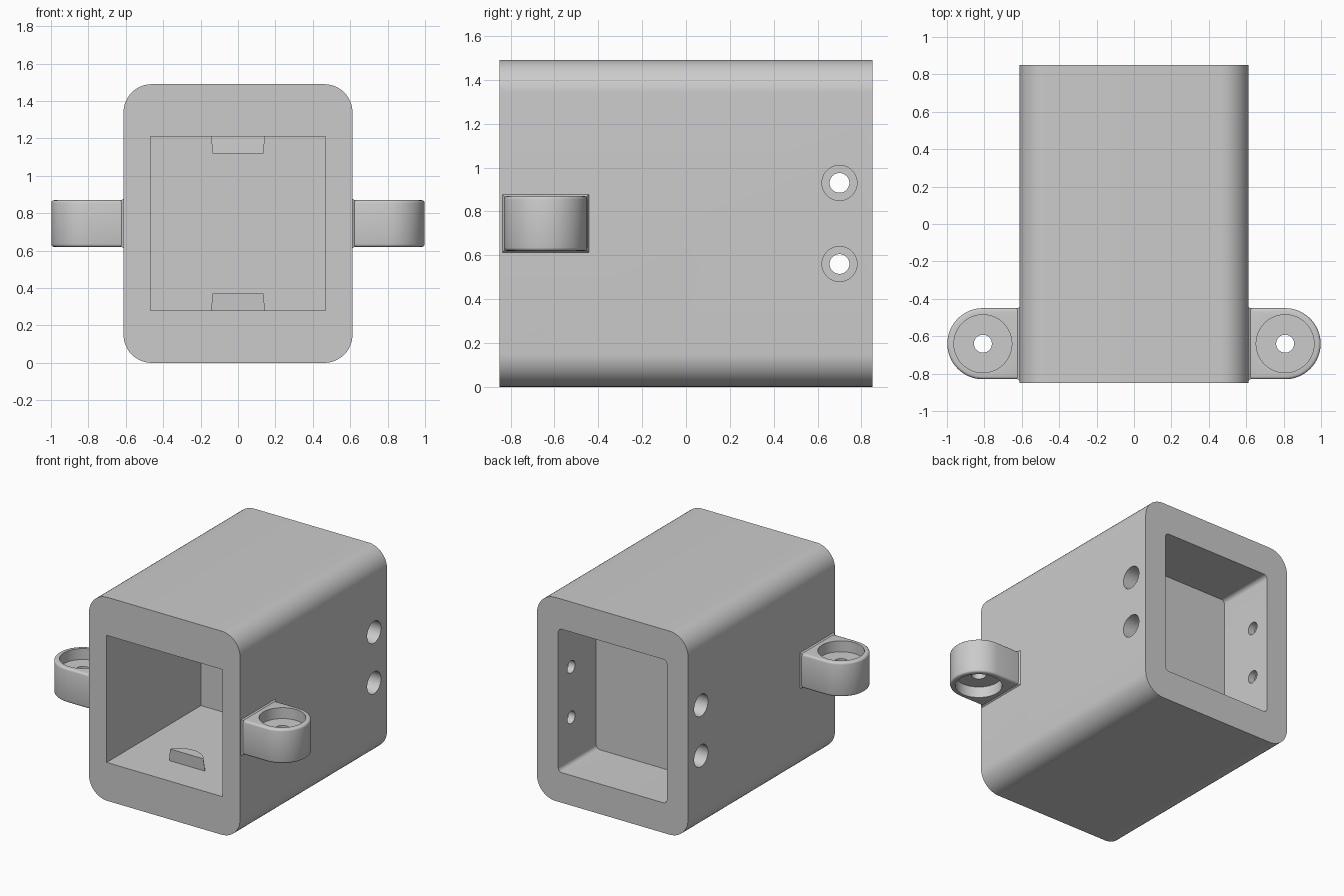
import bpy, bmesh, math
from mathutils import Vector, Matrix

cube = bpy.data.objects.get("Cube")
if cube:
    bpy.data.objects.remove(cube, do_unlink=True)

grey = bpy.data.materials.new("light grey plastic")
grey.use_nodes = True
grey.diffuse_color = (0.6, 0.6, 0.6, 1)
grey.node_tree.nodes["Principled BSDF"].inputs["Base Color"].default_value = (0.6, 0.6, 0.6, 1)

MID = 0.745     # height of the housing's centre line
DEPTH = 0.85    # half the housing's length


def finish(name, bm):
    bmesh.ops.recalc_face_normals(bm, faces=bm.faces)
    mesh = bpy.data.meshes.new(name)
    bm.to_mesh(mesh)
    bm.free()
    mesh.materials.append(grey)
    obj = bpy.data.objects.new(name, mesh)
    bpy.context.collection.objects.link(obj)
    return obj


def loft(name, bottom, top):
    """Solid between two matching outlines."""
    bm = bmesh.new()
    a = [bm.verts.new(p) for p in bottom]
    b = [bm.verts.new(p) for p in top]
    bm.faces.new(a)
    bm.faces.new(b)
    for i in range(len(a)):
        j = (i + 1) % len(a)
        bm.faces.new((a[i], a[j], b[j], b[i]))
    return finish(name, bm)


def rounded_box(name, hw, hh, radius, y0, y1, steps=12):
    """Rounded rectangle in x and z, extruded along y."""
    pts = []
    for k, (sx, sz) in enumerate(((1, 1), (-1, 1), (-1, -1), (1, -1))):
        for i in range(steps + 1 if radius else 1):
            t = (k + i / steps) * math.pi / 2
            pts.append((sx * (hw - radius) + radius * math.cos(t),
                        MID + sz * (hh - radius) + radius * math.sin(t)))
    return loft(name, [(x, y0, z) for x, z in pts], [(x, y1, z) for x, z in pts])


def cylinder(name, radius, length, centre, axis="Z"):
    bm = bmesh.new()
    turn = Matrix.Rotation(math.pi / 2, 4, "Y") if axis == "X" else Matrix()
    bmesh.ops.create_cone(bm, cap_ends=True, segments=48, radius1=radius, radius2=radius,
                          depth=length, matrix=Matrix.Translation(Vector(centre)) @ turn)
    return finish(name, bm)


def apply_modifier(obj, mod):
    bpy.context.view_layer.objects.active = obj
    bpy.ops.object.modifier_apply(modifier=mod.name)


def cut(obj, cutters):
    for c in cutters:
        mod = obj.modifiers.new("cut", "BOOLEAN")
        mod.operation, mod.solver, mod.object = "DIFFERENCE", "EXACT", c
        apply_modifier(obj, mod)
        bpy.data.objects.remove(c, do_unlink=True)


def smooth(obj):
    bpy.ops.object.select_all(action="DESELECT")
    obj.select_set(True)
    bpy.context.view_layer.objects.active = obj
    bpy.ops.object.shade_smooth_by_angle(angle=math.radians(32))


# Housing: rounded block, deep front pocket, shallow back pocket, side screw holes
housing = rounded_box("housing", 0.612, MID, 0.15, -DEPTH, DEPTH)
cutters = [rounded_box("front_pocket", 0.468, 0.465, 0, -1, 0.24),
           rounded_box("back_pocket", 0.44, 0.525, 0.03, 0.41, 1)]
for z in (0.56, 0.93):
    cutters.append(cylinder("screw_hole", 0.045, 2, (0, 0.7, z), "X"))
    for side in (-1, 1):
        cutters.append(cylinder("screw_head_hole", 0.08, 0.24, (side * 0.612, 0.7, z), "X"))
cut(housing, cutters)
smooth(housing)

# Mounting ears with a recess above and below the bolt hole
EAR_X, EAR_Y, EAR_R, LOW, HIGH = 0.808, -0.64, 0.19, 0.62, 0.87
for side, label in ((1, "left"), (-1, "right")):
    outline = [(0.55, EAR_Y - EAR_R)]
    for i in range(33):
        t = math.pi * (i / 32 - 0.5)
        outline.append((EAR_X + EAR_R * math.cos(t), EAR_Y + EAR_R * math.sin(t)))
    outline.append((0.55, EAR_Y + EAR_R))
    ear = loft(label + "_mounting_ear", [(side * x, y, LOW) for x, y in outline],
               [(side * x, y, HIGH) for x, y in outline])
    bevel = ear.modifiers.new("soft edges", "BEVEL")
    bevel.width, bevel.segments, bevel.limit_method = 0.015, 3, "ANGLE"
    bevel.angle_limit = math.radians(40)
    apply_modifier(ear, bevel)
    centre_x = side * EAR_X
    cut(ear, [cylinder("bolt_hole", 0.048, 1, (centre_x, EAR_Y, MID)),
              cylinder("top_recess", 0.155, 0.16, (centre_x, EAR_Y, HIGH)),
              cylinder("bottom_recess", 0.155, 0.16, (centre_x, EAR_Y, LOW))])
    smooth(ear)

    # Small flare where the ear meets the housing
    def ring(x, grow):
        hy, hz = EAR_R + grow, (HIGH - LOW) / 2 + grow
        return [(side * x, EAR_Y + sy * hy, MID + sz * hz)
                for sy, sz in ((-1, -1), (1, -1), (1, 1), (-1, 1))]
    loft(label + "_ear_flare", ring(0.6, 0.015), ring(0.625, -0.002))

# Catches on the pocket floor and ceiling: flat front, curved back, slight taper
for sign, label in ((-1, "lower"), (1, "upper")):
    def arc(half, z):
        pts = []
        for i in range(17):
            t = math.radians(31 + 118 * i / 16)
            r = half / math.cos(math.radians(31))
            pts.append((r * math.cos(t), -0.675 + r * math.sin(t), z))
        return pts
    smooth(loft(label + "_catch", arc(0.145, MID + sign * 0.47), arc(0.135, MID + sign * 0.375)))
